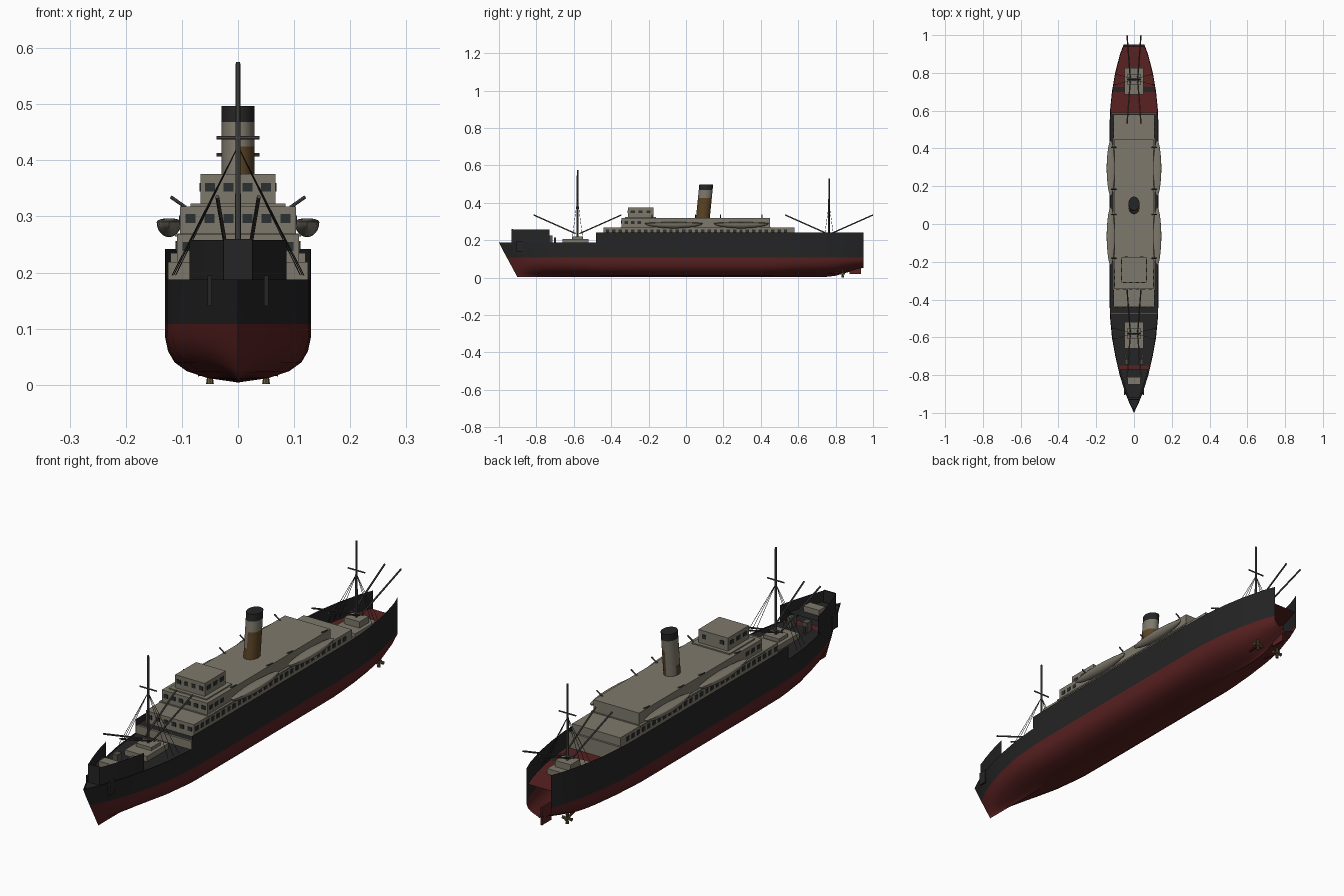
import bpy, bmesh, math
from mathutils import Vector

cube = bpy.data.objects.get("Cube")
if cube:
    bpy.data.objects.remove(cube)


def material(name, r, g, b):
    m = bpy.data.materials.new(name)
    m.use_nodes = True
    m.diffuse_color = (r, g, b, 1)
    m.node_tree.nodes["Principled BSDF"].inputs["Base Color"].default_value = (r, g, b, 1)
    return m


GREY = material("stone grey", .21, .19, .15)
BLACK = material("hull black", .018, .018, .018)
RED = material("keel red", .1, .015, .015)
BROWN = material("funnel brown", .1, .055, .018)
SPAR = material("spar grey", .085, .08, .07)
GLASS = material("window dark", .025, .03, .03)
BRONZE = material("propeller bronze", .12, .09, .04)


def make(name, bm, *mats, smooth=False):
    bmesh.ops.recalc_face_normals(bm, faces=bm.faces)
    me = bpy.data.meshes.new(name)
    bm.to_mesh(me)
    bm.free()
    for m in mats:
        me.materials.append(m)
    ob = bpy.data.objects.new(name, me)
    bpy.context.collection.objects.link(ob)
    if smooth:
        bpy.ops.object.select_all(action='DESELECT')
        ob.select_set(True)
        bpy.context.view_layer.objects.active = ob
        bpy.ops.object.shade_smooth_by_angle(angle=math.radians(35))
    return ob


def box(name, x0, x1, y0, y1, z0, z1, mat):
    bm = bmesh.new()
    bmesh.ops.create_cube(bm, size=1)
    for v in bm.verts:
        v.co = ((x0 + x1) / 2 + v.co.x * (x1 - x0), (y0 + y1) / 2 + v.co.y * (y1 - y0),
                (z0 + z1) / 2 + v.co.z * (z1 - z0))
    return make(name, bm, mat)


def rod(name, a, b, r, mat, r2=None):
    a, b = Vector(a), Vector(b)
    bm = bmesh.new()
    bmesh.ops.create_cone(bm, cap_ends=True, segments=8, radius1=r, radius2=r2 or r, depth=(b - a).length)
    rot = (b - a).to_track_quat('Z', 'Y')
    for v in bm.verts:
        v.co = rot @ v.co + (a + b) / 2
    return make(name, bm, mat, smooth=True)


# Hull shape: half breadth along the length, narrowing toward the keel
PLAN = [(-1, 0), (-.95, .024), (-.9, .044), (-.8, .076), (-.7, .099), (-.6, .117), (-.48, .128),
        (-.3, .13), (.5, .13), (.6, .127), (.7, .117), (.8, .1), (.9, .074), (.95, .055)]
SECTION = [(.004, 0), (.012, .42), (.024, .7), (.04, .87), (.06, .96), (.085, 1), (.3, 1)]


def lerp(table, t):
    for (a, u), (b, v) in zip(table, table[1:]):
        if t <= b:
            return u + (v - u) * max(0, t - a) / (b - a)
    return table[-1][1]


def hull_point(side, y, z, inset=0):
    w = lerp(PLAN, y)
    end = max(0, (abs(y) - .45) / .55)
    w = w * lerp(SECTION, z) ** (1 + 2 * end) - inset
    rake = max(0, .1 * (1 - z / .185)) * max(0, (-.6 - y) / .4)
    lift = max(0, y - .78) * .3 * max(0, 1 - z / .1)
    return (side * max(w, 0), y + rake, z + lift)


def stations(y0, y1):
    n = max(2, round((y1 - y0) / .05))
    return [y0 + (y1 - y0) * i / n for i in range(n + 1)]


def shell(name, y0, y1, levels, mat, inset=0):
    bm = bmesh.new()
    for side in (-1, 1):
        rows = [[bm.verts.new(hull_point(side, y, z, inset)) for y in stations(y0, y1)] for z in levels]
        for p, q in zip(rows, rows[1:]):
            for i in range(len(p) - 1):
                bm.faces.new((p[i], p[i + 1], q[i + 1], q[i]))
    bmesh.ops.remove_doubles(bm, verts=bm.verts, dist=.0004)
    return make(name, bm, mat, smooth=True)


def deck(name, y0, y1, z, mat, inset=.002):
    bm = bmesh.new()
    pairs = [[bm.verts.new(hull_point(s, y, z, inset)) for s in (-1, 1)] for y in stations(y0, y1)]
    for p, q in zip(pairs, pairs[1:]):
        bm.faces.new((p[0], p[1], q[1], q[0]))
    return make(name, bm, mat)


shell("lower_hull", -1, .95, [.004, .008, .012, .018, .024, .04, .06, .085, .108], RED)
shell("main_hull", -1, .95, [.108, .15, .188], BLACK)
shell("upper_hull", -.48, .95, [.188, .242], BLACK)
shell("forecastle_bulwark", -.93, -.73, [.186, .258], BLACK, .006)
box("forecastle_front", -.026, .026, -.932, -.926, .186, .26, BLACK)
deck("forecastle_deck", -.92, -.77, .215, BLACK, .008)
deck("fore_deck", -.98, -.47, .184, BLACK)
deck("fore_red_strip", -.785, -.75, .187, RED, .008)
deck("side_deck", -.475, .59, .217, BLACK)
deck("aft_deck", .58, .94, .172, RED)
deck("aft_deck_band", .7, .725, .174, BLACK)
box("fore_step_wall", -.125, .125, -.479, -.473, .185, .219, GREY)
box("aft_step_wall", -.12, .12, .582, .59, .172, .235, GREY)

# Foredeck fittings
box("fore_locker", -.035, .035, -.85, -.81, .215, .238, GREY)
for s in (-1, 1):
    box("winch", s * .035 - .012, s * .035 + .012, -.745, -.715, .185, .225, SPAR)
    box("anchor", s * .05 - .004, s * .05 + .004, -.905, -.87, .14, .195, BLACK)
    rod("bollard", (s * .045, -.7, .184), (s * .045, -.7, .215), .006, SPAR)

# Superstructure tiers
box("lower_house", -.109, .109, -.44, .58, .19, .268, GREY)
box("upper_house", -.103, .103, -.345, .45, .266, .318, GREY)
box("boat_deck", -.112, .112, -.35, .455, .264, .27, GREY)
box("bridge", -.067, .067, -.31, -.175, .316, .376, GREY)
box("bridge_foot", -.085, .085, -.325, -.16, .317, .323, GREY)


def windows(name, along, fixed, spots, z0, z1, w):
    for p in spots:
        if along == 'x':
            box(name, p - w, p + w, fixed - .002, fixed + .002, z0, z1, GLASS)
        else:
            box(name, fixed - .002, fixed + .002, p - w, p + w, z0, z1, GLASS)


windows("bridge_front_window", 'x', -.31, [-.05, -.017, .017, .05], .344, .36, .009)
windows("bridge_back_window", 'x', -.175, [-.04, .04], .344, .36, .009)
windows("upper_front_window", 'x', -.345, [-.085 + .034 * i for i in range(6)], .288, .304, .009)
windows("lower_front_window", 'x', -.44, [-.09 + .036 * i for i in range(6)], .238, .254, .009)
for s in (-1, 1):
    windows("bridge_side_window", 'y', s * .067, [-.285, -.243, -.2], .344, .36, .011)
    windows("upper_side_window", 'y', s * .103, [-.32, -.285, -.25], .286, .302, .01)
    windows("lower_side_window", 'y', s * .109, [-.42 + .034 * i for i in range(29)], .238, .256, .009)

# Lifeboats and davits
for s in (-1, 1):
    for y, half in ((-.065, .155), (.295, .148)):
        bm = bmesh.new()
        bmesh.ops.create_uvsphere(bm, u_segments=20, v_segments=12, radius=1)
        for v in bm.verts:
            full = math.copysign(abs(v.co.y) ** 1.2, v.co.y)
            v.co = (s * .123 + v.co.x * .022, y + full * half, .29 + max(v.co.z * .027, -.027) * (.25 if v.co.z > 0 else 1))
        make("lifeboat", bm, GREY, smooth=True)
        for e in (-.75, .75):
            rod("davit", (s * .093, y + e * half, .316), (s * .12, y + e * half, .335), .003, SPAR)

# Raked oval funnel, coloured by height and side
bm = bmesh.new()
levels = [.316, .36, .41, .425, .468, .472, .497]
rings = []
for z in levels:
    rings.append([bm.verts.new((.029 * math.cos(a), .09 + .1 * (z - .316) + .037 * math.sin(a), z))
                  for a in (math.tau * i / 24 for i in range(24))])
for p, q in zip(rings, rings[1:]):
    for i in range(24):
        j = (i + 1) % 24
        bm.faces.new((p[i], p[j], q[j], q[i]))
bm.faces.new(rings[-1])
for f in bm.faces:
    c = f.calc_center_median()
    brown = c.z < .425 and (c.x > 0 or c.z < .36 and c.y < .1)
    f.material_index = 2 if c.z > .468 else 1 if brown else 0
make("funnel", bm, GREY, BROWN, BLACK, smooth=True)


# Masts with hatch, derrick booms, crosstrees and shrouds
def mast(y, base, top, cross, foot):
    box("hatch", -.05, .05, y - .08, y + .06, base, base + .022, GREY)
    box("mast_house", -.035, .035, y - .03, y + .03, base, foot - .015, GREY)
    rod("mast", (0, y, base), (0, y, top), .0055, SPAR, .004)
    rod("crosstree", (-.038, y, cross), (.038, y, cross), .003, SPAR)
    rod("boom_rest", (-.03, y, foot), (.03, y, foot), .004, SPAR)
    for s in (-1, 1):
        for d in (-1, 1):
            rod("boom", (s * .02, y + d * .01, foot), (s * .037, y + d * .235, .335), .0035, SPAR)
        for d in (-.03, 0, .03):
            edge = lerp(PLAN, y + d) - .004
            rod("shroud", (0, y, cross - .015), (s * edge, y + d, base + .01), .0009, BLACK)


mast(-.58, .185, .575, .44, .235)
mast(.765, .172, .53, .41, .235)

# Rudder, shafts and propellers
box("rudder", -.004, .004, .875, .935, .018, .09, RED)
for s in (-1, 1):
    rod("propeller_shaft", (s * .03, .72, .03), (s * .05, .84, .022), .005, RED)
    rod("propeller_hub", (s * .05, .825, .022), (s * .05, .85, .022), .006, BRONZE)
    for k in range(4):
        a = math.tau * k / 4
        d = Vector((math.cos(a), 0, math.sin(a)))
        rod("propeller_blade", Vector((s * .05, .838, .022)), Vector((s * .05, .838, .022)) + d * .021, .004, BRONZE, .007)
